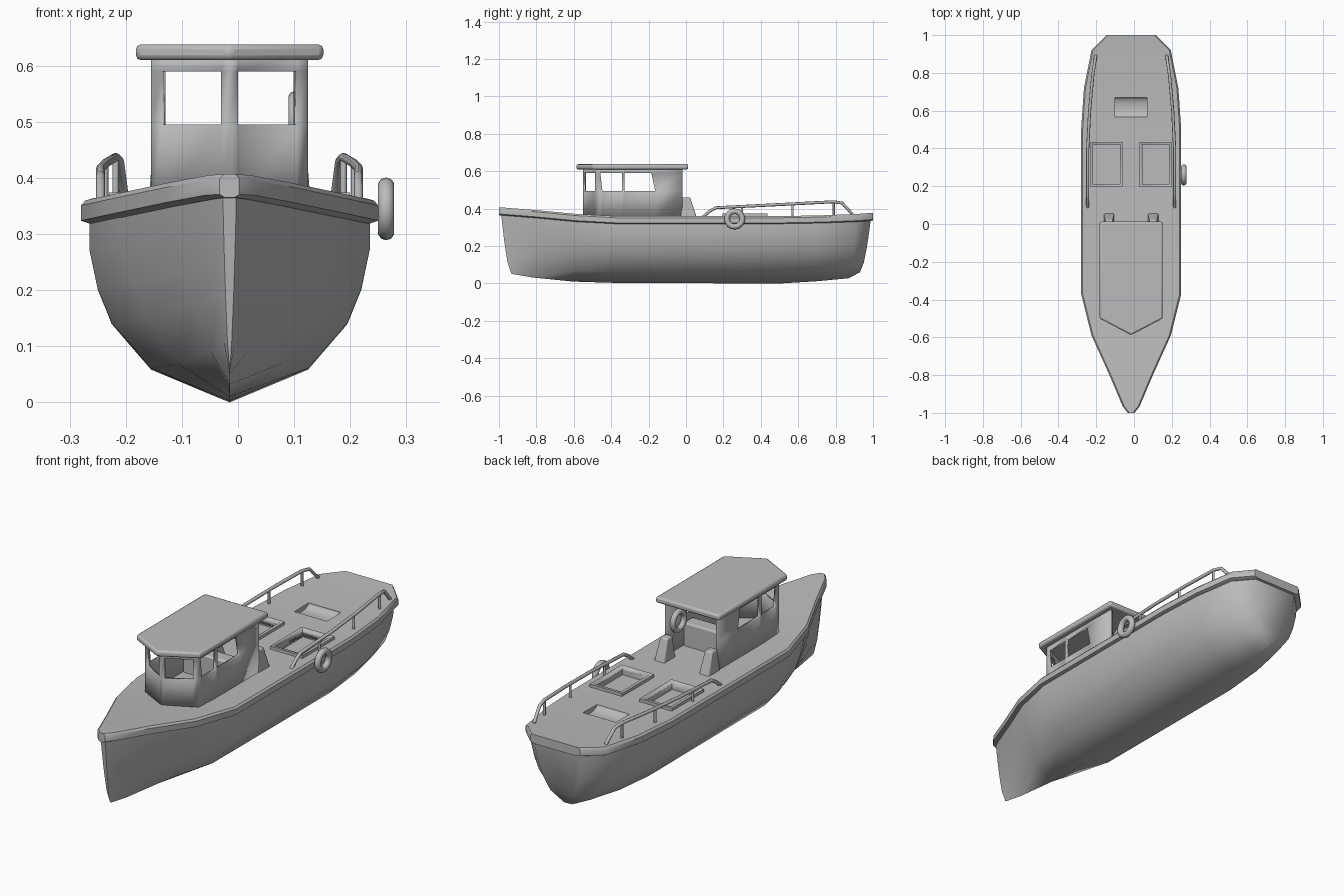
import bpy, bmesh, math
from mathutils import Vector

cube = bpy.data.objects.get("Cube")
if cube:
    bpy.data.objects.remove(cube)

CX = -0.015   # boat centreline
DECK = 0.36   # deck height amidships

grey = bpy.data.materials.new("plain grey")
grey.use_nodes = True
grey.diffuse_color = (0.5, 0.5, 0.5, 1)
grey.node_tree.nodes["Principled BSDF"].inputs["Base Color"].default_value = (0.5, 0.5, 0.5, 1)


def finish(name, bm, angle=40, bevel=0):
    bmesh.ops.recalc_face_normals(bm, faces=bm.faces)
    mesh = bpy.data.meshes.new(name)
    bm.to_mesh(mesh)
    bm.free()
    mesh.materials.append(grey)
    ob = bpy.data.objects.new(name, mesh)
    bpy.context.collection.objects.link(ob)
    if bevel:
        mod = ob.modifiers.new("soft edge", "BEVEL")
        mod.width, mod.segments = bevel, 2
    smooth(ob, angle)
    return ob


def smooth(ob, angle):
    bpy.ops.object.select_all(action="DESELECT")
    ob.select_set(True)
    bpy.context.view_layer.objects.active = ob
    bpy.ops.object.shade_smooth_by_angle(angle=math.radians(angle))


def loft(name, rings, angle=40, bevel=0):
    """Skin closed rings of equal length and cap both ends."""
    bm = bmesh.new()
    vs = [[bm.verts.new(p) for p in ring] for ring in rings]
    n = len(vs[0])
    for a, b in zip(vs, vs[1:]):
        for i in range(n):
            j = (i + 1) % n
            bm.faces.new((a[i], a[j], b[j], b[i]))
    bm.faces.new(vs[0])
    bm.faces.new(vs[-1])
    return finish(name, bm, angle, bevel)


def rect(x0, x1, y0, y1, z):
    return [(x0, y0, z), (x1, y0, z), (x1, y1, z), (x0, y1, z)]


def box(name, x0, x1, y0, y1, z0, z1, bevel=0):
    return loft(name, [rect(x0, x1, y0, y1, z) for z in (z0, z1)], 30, bevel)


def cut(target, cutter):
    mod = target.modifiers.new("cut", "BOOLEAN")
    mod.operation, mod.object = "DIFFERENCE", cutter
    bpy.context.view_layer.objects.active = target
    bpy.ops.object.modifier_apply(modifier=mod.name)
    bpy.data.objects.remove(cutter)


def tube(name, points, radius):
    curve = bpy.data.curves.new(name, "CURVE")
    curve.dimensions = "3D"
    curve.bevel_depth, curve.bevel_resolution = radius, 2
    curve.use_fill_caps = True
    spline = curve.splines.new("POLY")
    spline.points.add(len(points) - 1)
    for sp, p in zip(spline.points, points):
        sp.co = (*p, 1)
    curve.materials.append(grey)
    ob = bpy.data.objects.new(name, curve)
    bpy.context.collection.objects.link(ob)


def ring(name, x, y, z, major, minor):
    bpy.ops.mesh.primitive_torus_add(major_radius=major, minor_radius=minor, major_segments=24,
                                     minor_segments=10, location=(x, y, z), rotation=(0, math.pi / 2, 0))
    ob = bpy.context.object
    ob.name = name
    ob.data.materials.append(grey)
    smooth(ob, 60)


# Stations from bow to stern: y at deck, y at keel, half width, deck z, keel z, fullness
stations = [
    (-1.00, -0.935, 0.018, 0.407, 0.055, 0.5),
    (-0.965, -0.925, 0.045, 0.405, 0.05, 0.5),
    (-0.80, -0.82, 0.115, 0.392, 0.032, 0.5),
    (-0.59, -0.60, 0.21, 0.372, 0.01, 0.8),
    (-0.37, -0.37, 0.265, DECK, 0.003, 1),
    (0.50, 0.50, 0.265, DECK, 0, 1),
    (0.72, 0.70, 0.25, 0.364, 0.012, 1),
    (0.92, 0.87, 0.21, 0.372, 0.028, 0.95),
    (1.00, 0.93, 0.13, 0.378, 0.06, 0.9),
]

# Hull below the rubbing band
section = [(0.56, 0.18), (0.84, 0.43), (0.94, 0.62), (1, 0.84), (1, 1)]
hull_rings = []
for yt, yb, w, zd, zk, full in stations:
    top, hw = zd - 0.035, max(w - 0.015, 0.012)
    side = []
    for u, v in section:
        y = yb + (yt * 0.988 - yb) * v ** 0.6
        side.append((hw * u * (full + (1 - full) * v), y, zk + (top - zk) * v))
    hull_rings.append([(CX, yb, zk)] + [(CX + x, y, z) for x, y, z in side]
                      + [(CX - x, y, z) for x, y, z in reversed(side)])
loft("hull", hull_rings, 60)

# Deck slab with a rounded gunwale edge
edge = [(-0.018, -0.042), (0, -0.036), (0, -0.009), (-0.008, 0)]
deck_rings = []
for yt, yb, w, zd, zk, full in stations:
    side = [(max(w + dx, 0.008), yt, zd + dz) for dx, dz in edge]
    deck_rings.append([(CX + x, y, z) for x, y, z in side]
                      + [(CX - x, y, z) for x, y, z in reversed(side)])
deck = loft("deck", deck_rings, 40)

# Deck hatches: raised coaming around a sunken well
for s, label in ((-1, "right"), (1, "left")):
    x0, x1 = CX + s * 0.13 - 0.085, CX + s * 0.13 + 0.085
    coaming = box(label + "_hatch_coaming", x0, x1, 0.195, 0.435, DECK - 0.02, DECK + 0.014)
    well = (x0 + 0.014, x1 - 0.014, 0.209, 0.421, DECK - 0.025, DECK + 0.1)
    cut(coaming, box("well_cutter", *well))
    cut(deck, box("well_cutter", *well))

# Scooped pocket in the aft deck
scoop = [(0.6175 + 0.0525 * math.cos(a), DECK + 0.002 + 0.022 * math.sin(a))
         for a in [math.pi * i / 12 for i in range(24)]]
cut(deck, loft("scoop_cutter", [[(x, y, z) for y, z in scoop] for x in (-0.1, 0.07)]))
smooth(deck, 40)

# Wheelhouse wall: columns (offset x, y at sill, y at window head, window follows)
half = [(0.14, -0.02, -0.02, False), (0.14, -0.165, -0.185, True), (0.14, -0.33, -0.33, False),
        (0.14, -0.343, -0.343, True), (0.14, -0.447, -0.458, False), (0.14, -0.475, -0.475, False),
        (0.12, -0.487, -0.487, True), (0.015, -0.546, -0.546, False)]
columns = [(-x, a, b, win) for x, a, b, win in half] + [(0, -0.552, -0.552, False)]
flags = [c[3] for c in half]
columns += [(x, a, b, False) for x, a, b, _ in reversed(half)]
flags += flags[::-1]
bm = bmesh.new()
grid = [[bm.verts.new((CX + x, b if k > 1 else a, z)) for x, a, b, _ in columns]
        for k, z in enumerate((DECK - 0.015, 0.495, 0.59, 0.62))]
for k in range(3):
    for i, is_window in enumerate(flags):
        if not (k == 1 and is_window):
            bm.faces.new((grid[k][i], grid[k][i + 1], grid[k + 1][i + 1], grid[k + 1][i]))
house = finish("wheelhouse_wall", bm, 65)
normal = house.data.polygons[0].normal
mod = house.modifiers.new("thickness", "SOLIDIFY")
mod.thickness = 0.012
mod.offset = -1 if normal.x < 0 else 1

# Wheelhouse roof with a pointed front
plan = [(-0.167, 0.012), (0.167, 0.012), (0.167, -0.5), (0, -0.588), (-0.167, -0.5)]
loft("wheelhouse_roof", [[(CX + x, y, z) for x, y in plan] for z in (0.61, 0.638)], 50, 0.009)

# Wheelhouse interior: bench across the cabin and a ring on the wall
box("cabin_bench", CX - 0.128, CX + 0.128, -0.21, -0.14, DECK - 0.01, 0.47, 0.008)
ring("cabin_ring", CX + 0.117, -0.09, 0.5, 0.042, 0.013)

# Tapered vents behind the wheelhouse
for s, label in ((-1, "right"), (1, "left")):
    x = CX + s * 0.117
    loft(label + "_deck_vent", [rect(x - 0.028, x + 0.028, -0.03, 0.058, DECK - 0.01),
                                rect(x - 0.019, x + 0.019, -0.02, 0.022, 0.46)], 30, 0.006)

# Side rails with posts
rail = [(0.23, 0.09, 0.355), (0.23, 0.125, 0.385), (0.23, 0.16, 0.405), (0.23, 0.4, 0.417),
        (0.22, 0.6, 0.427), (0.203, 0.79, 0.437), (0.196, 0.835, 0.43), (0.188, 0.89, 0.37)]
posts = [(0.23, 0.3, 0.412), (0.222, 0.57, 0.425), (0.203, 0.79, 0.435)]
for s, label in ((-1, "right"), (1, "left")):
    tube(label + "_rail", [(CX + s * x, y, z) for x, y, z in rail], 0.008)
    for n, (x, y, z) in enumerate(posts):
        tube(f"{label}_rail_post_{n + 1}", [(CX + s * x, y, DECK - 0.01), (CX + s * x, y, z)], 0.006)

# Tyre fender hung on the left side
ring("tyre_fender", 0.264, 0.26, 0.345, 0.041, 0.015)
